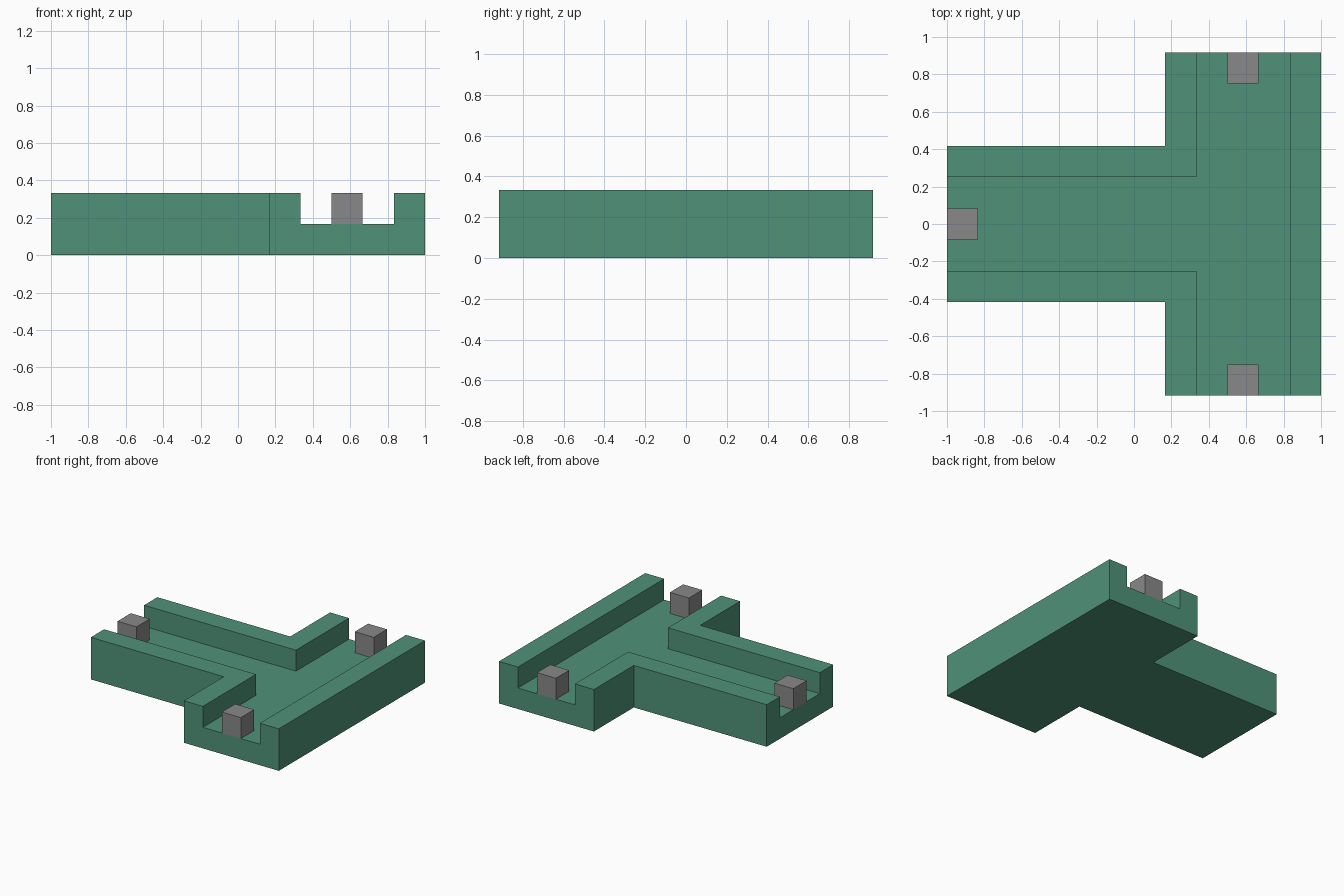
import bpy
import bmesh

if "Cube" in bpy.data.objects:
    bpy.data.objects.remove(bpy.data.objects["Cube"], do_unlink=True)

U = 1 / 6  # module: wall thickness, floor thickness and post width


def material(name, rgb):
    mat = bpy.data.materials.new(name)
    mat.use_nodes = True
    mat.diffuse_color = (*rgb, 1)
    bsdf = next(n for n in mat.node_tree.nodes if n.type == "BSDF_PRINCIPLED")
    bsdf.inputs["Base Color"].default_value = (*rgb, 1)
    return mat


def prism(name, outline, bottom, top, mat):
    """Extrude a flat outline (in modules) upwards."""
    bm = bmesh.new()
    face = bm.faces.new([bm.verts.new((x * U, y * U, bottom * U)) for x, y in outline])
    moved = bmesh.ops.extrude_face_region(bm, geom=[face])["geom"]
    verts = [v for v in moved if isinstance(v, bmesh.types.BMVert)]
    bmesh.ops.translate(bm, verts=verts, vec=(0, 0, (top - bottom) * U))
    bmesh.ops.recalc_face_normals(bm, faces=bm.faces)
    mesh = bpy.data.meshes.new(name)
    bm.to_mesh(mesh)
    bm.free()
    mesh.materials.append(mat)
    obj = bpy.data.objects.new(name, mesh)
    bpy.context.collection.objects.link(obj)
    return obj


def tee(west, stem, inner, outer, end):
    """T outline: a stem running to -x and a crossbar along y."""
    half = [(west, stem), (inner, stem), (inner, end), (outer, end)]
    return half + [(x, -y) for x, y in reversed(half)]


green = material("green", (0.08, 0.29, 0.19))
grey = material("grey", (0.25, 0.25, 0.25))

# Solid T block with an open-ended channel cut into its top
block = prism("channel_block", tee(-6, 2.5, 1, 6, 5.5), 0, 2, green)
cutter = prism("channel_cutter", tee(-7, 1.5, 2, 5, 6.5), 1, 3, green)
cutter.hide_render = True
cut = block.modifiers.new("channel", "BOOLEAN")
cut.operation = "DIFFERENCE"
cut.solver = "EXACT"
cut.object = cutter
bpy.context.view_layer.objects.active = block
bpy.ops.object.modifier_apply(modifier=cut.name)
bpy.data.objects.remove(cutter, do_unlink=True)

# One square post at each open end of the channel
for name, cx, cy in (("stem_post", -5.5, 0), ("front_post", 3.5, -5), ("back_post", 3.5, 5)):
    square = [(cx + dx, cy + dy) for dx, dy in ((-.5, -.5), (.5, -.5), (.5, .5), (-.5, .5))]
    prism(name, square, 1, 2, grey)
